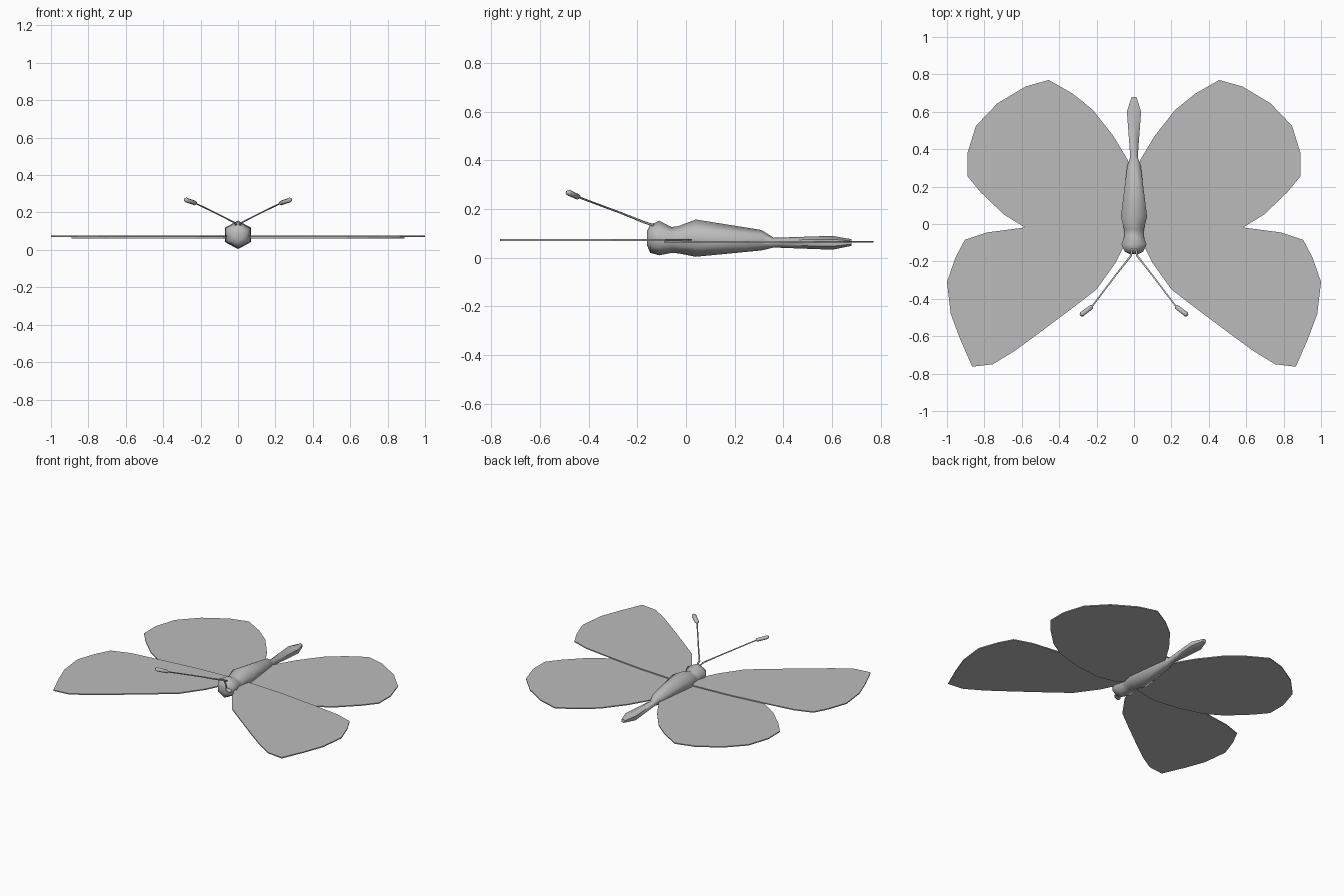
import bpy, bmesh, math
from mathutils import Vector

if "Cube" in bpy.data.objects:
    bpy.data.objects.remove(bpy.data.objects["Cube"])

grey = bpy.data.materials.new("plain grey")
grey.diffuse_color = (0.5, 0.5, 0.5, 1)
grey.use_nodes = True
grey.node_tree.nodes["Principled BSDF"].inputs["Base Color"].default_value = grey.diffuse_color


def finish(name, bm, smooth=None):
    bmesh.ops.recalc_face_normals(bm, faces=bm.faces)
    mesh = bpy.data.meshes.new(name)
    bm.to_mesh(mesh)
    bm.free()
    mesh.materials.append(grey)
    obj = bpy.data.objects.new(name, mesh)
    bpy.context.collection.objects.link(obj)
    if smooth:
        bpy.ops.object.select_all(action='DESELECT')
        obj.select_set(True)
        bpy.context.view_layer.objects.active = obj
        bpy.ops.object.shade_smooth_by_angle(angle=math.radians(smooth))
    return obj


def loft(name, sections, smooth):
    """Six-sided skin through (centre, half width, half height) sections."""
    bm = bmesh.new()
    centres = [Vector(s[0]) for s in sections]
    rings = []
    for i, (c, w, h) in enumerate(sections):
        d = centres[min(i + 1, len(centres) - 1)] - centres[max(i - 1, 0)]
        d.z = d.z if len(sections) < 8 else 0
        q = d.to_track_quat('Y', 'Z')
        ring = []
        for k in range(6):
            a = math.pi / 2 + k * math.pi / 3
            local = Vector((w / 0.866 * math.cos(a), 0, h * math.sin(a)))
            ring.append(bm.verts.new(centres[i] + q @ local))
        rings.append(ring)
    for a, b in zip(rings, rings[1:]):
        for k in range(6):
            bm.faces.new((a[k], a[(k + 1) % 6], b[(k + 1) % 6], b[k]))
    bm.faces.new(rings[0])
    bm.faces.new(rings[-1])
    return finish(name, bm, smooth)


def wing(name, outline, side, z0, z1):
    """Flat plate cut to the outline."""
    bm = bmesh.new()
    face = bm.faces.new([bm.verts.new((side * x, y, z0)) for x, y in outline])
    ext = bmesh.ops.extrude_face_region(bm, geom=[face], use_keep_orig=True)
    tops = [v for v in ext["geom"] if isinstance(v, bmesh.types.BMVert)]
    bmesh.ops.translate(bm, verts=tops, vec=(0, 0, z1 - z0))
    return finish(name, bm)


# Head, thorax and tapering abdomen: y, half width, bottom, top
body = [(-0.16, 0.025, 0.05, 0.11), (-0.147, 0.05, 0.02, 0.135),
        (-0.11, 0.067, 0.01, 0.152), (-0.06, 0.05, 0.02, 0.126),
        (-0.03, 0.053, 0.018, 0.13), (0.04, 0.07, 0.004, 0.157),
        (0.31, 0.036, 0.03, 0.114), (0.36, 0.02, 0.042, 0.082),
        (0.60, 0.038, 0.033, 0.09), (0.68, 0.013, 0.049, 0.076)]
loft("body", [((0, y, (a + b) / 2), w, (b - a) / 2) for y, w, a, b in body], 65)

fore = [(0.02, -0.08), (0.06, -0.13), (0.10, -0.21), (0.20, -0.35), (0.33, -0.45),
        (0.49, -0.57), (0.64, -0.68), (0.755, -0.75), (0.865, -0.763),
        (0.93, -0.615), (0.98, -0.48), (1.0, -0.31), (0.955, -0.18),
        (0.905, -0.085), (0.785, -0.045), (0.58, -0.018), (0.33, 0.01),
        (0.08, 0.025), (0.02, 0.02)]
hind = [(0.015, 0.30), (0.02, 0.0), (0.08, -0.06), (0.22, -0.09), (0.40, -0.07),
        (0.58, -0.02), (0.695, 0.05), (0.82, 0.17), (0.89, 0.255), (0.89, 0.38),
        (0.845, 0.525), (0.73, 0.645), (0.58, 0.735), (0.455, 0.77),
        (0.325, 0.695), (0.22, 0.61), (0.11, 0.47), (0.035, 0.345)]
# Antenna stalk with a clubbed tip: x, y, z, radius
feeler = [(0.008, -0.125, 0.13, 0.005), (0.017, -0.17, 0.145, 0.005),
          (0.095, -0.27, 0.185, 0.004), (0.222, -0.437, 0.247, 0.004),
          (0.228, -0.444, 0.25, 0.012), (0.278, -0.482, 0.267, 0.013),
          (0.285, -0.488, 0.27, 0.007)]

for side, tag in ((1, "right"), (-1, "left")):
    wing("front_wing_" + tag, fore, side, 0.069, 0.076)
    wing("hind_wing_" + tag, hind, side, 0.062, 0.0688)
    loft("antenna_" + tag, [((side * x, y, z), r, r) for x, y, z, r in feeler], 65)
